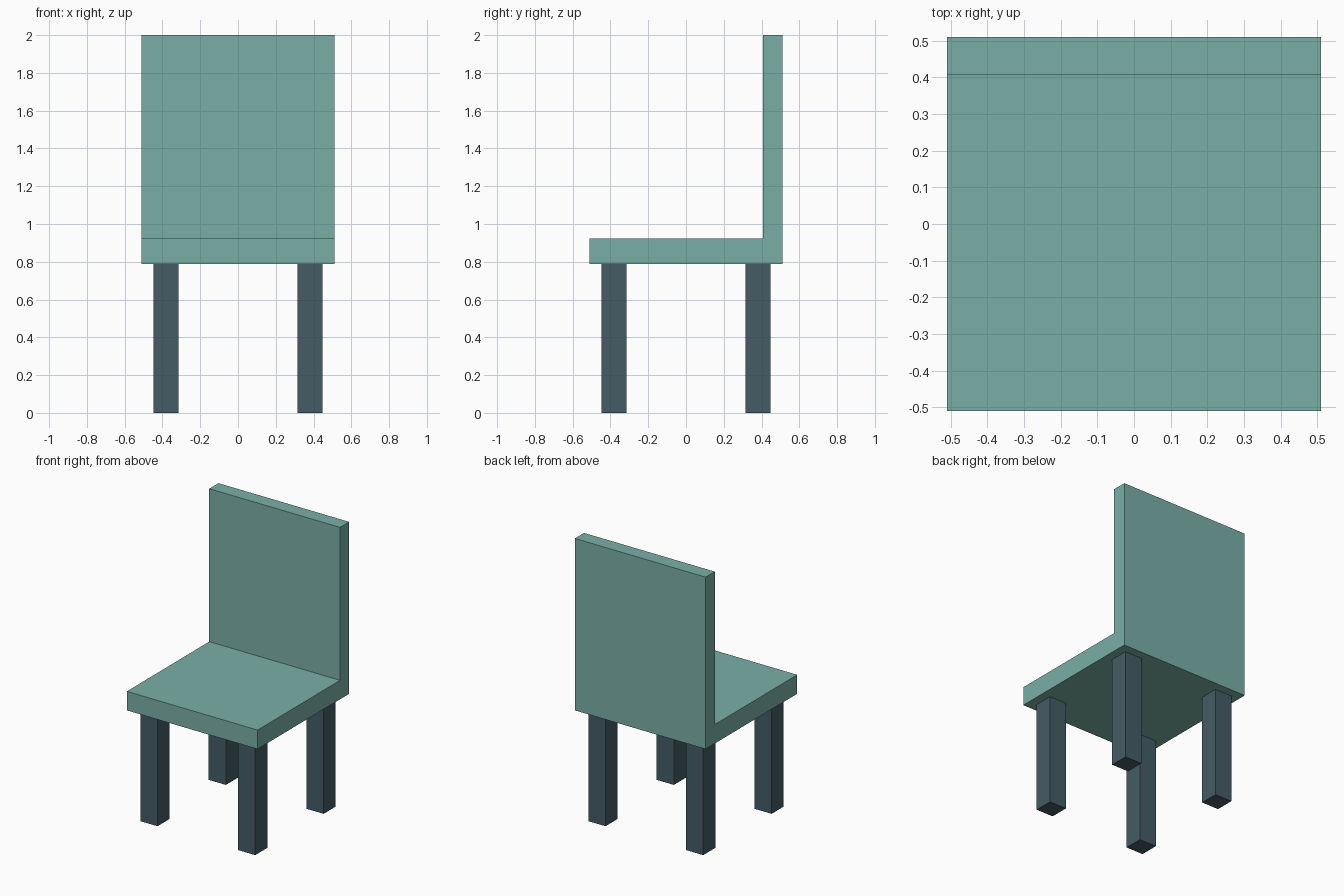
import bpy, bmesh

if "Cube" in bpy.data.objects:
    bpy.data.objects.remove(bpy.data.objects["Cube"])


def material(name, rgb):
    mat = bpy.data.materials.new(name)
    mat.diffuse_color = (*rgb, 1.0)
    mat.use_nodes = True
    mat.node_tree.nodes["Principled BSDF"].inputs["Base Color"].default_value = mat.diffuse_color
    return mat


def prism(name, profile, x0, x1, mat):
    """Extrude a (y, z) profile along x from x0 to x1."""
    bm = bmesh.new()
    face = bm.faces.new([bm.verts.new((x0, y, z)) for y, z in profile])
    ext = bmesh.ops.extrude_face_region(bm, geom=[face])
    verts = [g for g in ext["geom"] if isinstance(g, bmesh.types.BMVert)]
    bmesh.ops.translate(bm, verts=verts, vec=(x1 - x0, 0, 0))
    bmesh.ops.recalc_face_normals(bm, faces=bm.faces)
    mesh = bpy.data.meshes.new(name)
    bm.to_mesh(mesh)
    bm.free()
    mesh.materials.append(mat)
    obj = bpy.data.objects.new(name, mesh)
    bpy.context.collection.objects.link(obj)
    return obj


teal = material("teal", (0.195, 0.429, 0.386))
slate = material("slate", (0.058, 0.107, 0.133))

HALF = 0.51                         # half width and depth of the seat
SEAT_BOTTOM, SEAT_TOP, TOP = 0.788, 0.922, 2.0
BACK_FRONT = 0.408                  # front face of the backrest
LEG_POS, LEG_HALF = 0.381, 0.067

# Seat and backrest as one L-shaped piece
prism("seat_and_back",
      [(-HALF, SEAT_BOTTOM), (HALF, SEAT_BOTTOM), (HALF, TOP),
       (BACK_FRONT, TOP), (BACK_FRONT, SEAT_TOP), (-HALF, SEAT_TOP)],
      -HALF, HALF, teal)

# Four square legs
for row, sy in (("front", -1), ("back", 1)):
    for side, sx in (("left", -1), ("right", 1)):
        x, y = sx * LEG_POS, sy * LEG_POS
        y0, y1 = y - LEG_HALF, y + LEG_HALF
        prism(f"{row}_{side}_leg",
              [(y0, 0), (y1, 0), (y1, SEAT_BOTTOM), (y0, SEAT_BOTTOM)],
              x - LEG_HALF, x + LEG_HALF, slate)
